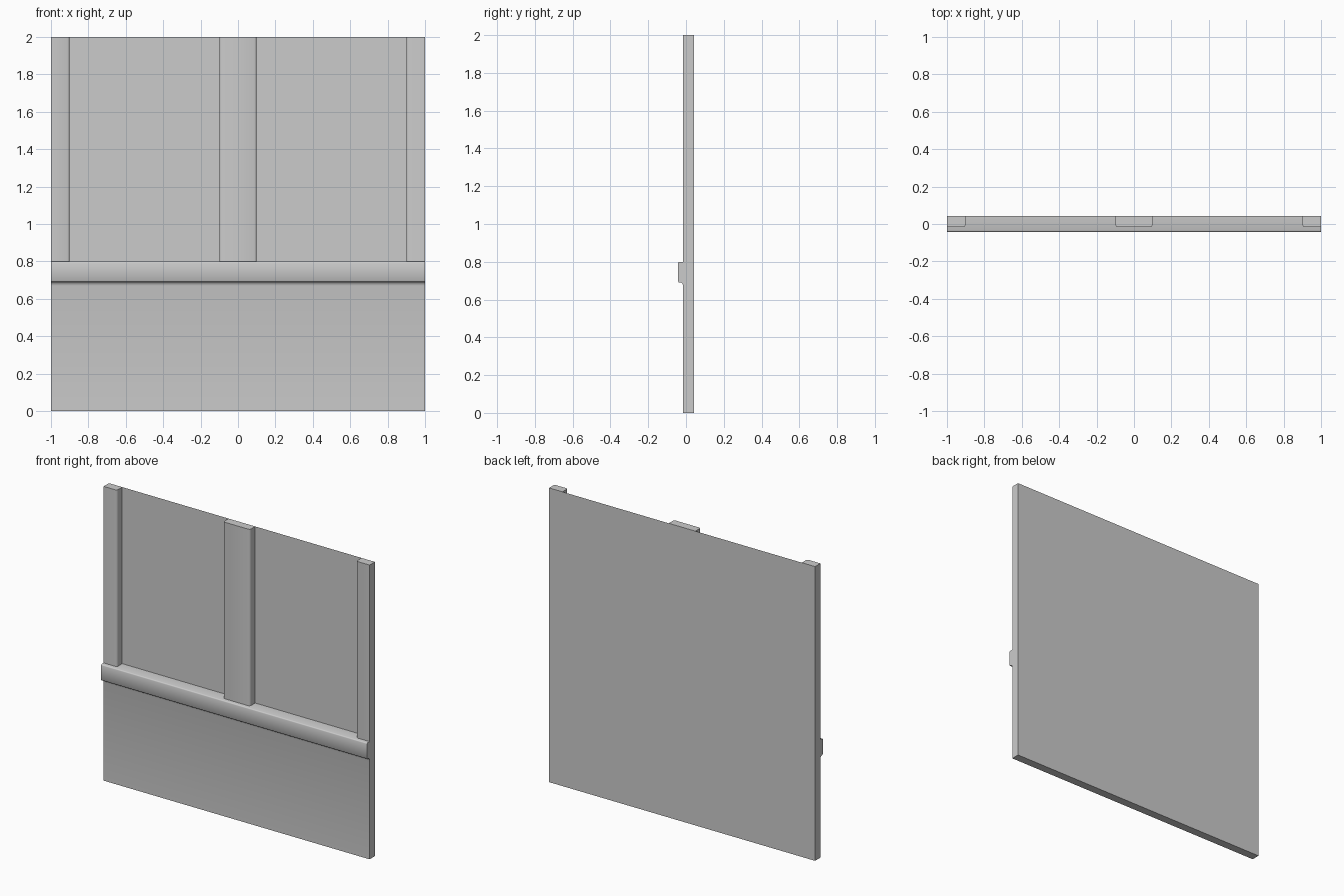
import bpy, bmesh, math

if "Cube" in bpy.data.objects:
    bpy.data.objects.remove(bpy.data.objects["Cube"])

BACK, FRONT, RAIL = 0.042, -0.015, -0.042
LEDGE, TOP = 0.80, 2.0


def finish(name, bm):
    me = bpy.data.meshes.new(name)
    bm.to_mesh(me)
    bm.free()
    ob = bpy.data.objects.new(name, me)
    bpy.context.collection.objects.link(ob)
    bpy.ops.object.select_all(action='DESELECT')
    ob.select_set(True)
    bpy.context.view_layer.objects.active = ob
    bpy.ops.object.shade_smooth_by_angle(angle=math.radians(50))
    return ob


def extrude(name, points, offset):
    """Extrude a closed 3D outline along offset, with end caps.
    The outline's closing edge lies on the back sheet and is left open."""
    bm = bmesh.new()
    a = [bm.verts.new(p) for p in points]
    b = [bm.verts.new([p[i] + offset[i] for i in range(3)]) for p in points]
    bm.faces.new(a)
    bm.faces.new(b)
    for i in range(len(a) - 1):
        bm.faces.new((a[i], a[i + 1], b[i + 1], b[i]))
    bmesh.ops.recalc_face_normals(bm, faces=bm.faces)
    return finish(name, bm)


# Lower wall and rounded chair rail share one side profile (y, z)
profile = [(BACK, 0), (FRONT, 0), (FRONT, 0.67), (-0.018, 0.682),
           (-0.025, 0.689), (-0.038, 0.691), (RAIL, 0.697),
           (RAIL, 0.793), (-0.040, 0.798), (-0.035, LEDGE), (BACK, LEDGE)]
extrude("lower_wall_and_rail", [(-1, y, z) for y, z in profile], (2, 0, 0))

# Thin back sheet, visible as the recessed panels above the rail
bm = bmesh.new()
bm.faces.new([bm.verts.new(p) for p in
              ((1, BACK, 0), (-1, BACK, 0), (-1, BACK, TOP), (1, BACK, TOP))])
finish("back_panel", bm)


# Vertical battens with eased front corners (square at the outer ends)
def batten(name, x0, x1, ease_left, ease_right):
    def corner(x, side, ease):
        if not ease:
            return [(x, FRONT)]
        return [(x, FRONT + 0.012), (x + side * 0.0035, FRONT + 0.0035),
                (x + side * 0.012, FRONT)]
    outline = ([(x0, BACK)] + corner(x0, 1, ease_left)
               + corner(x1, -1, ease_right)[::-1] + [(x1, BACK)])
    extrude(name, [(x, y, LEDGE) for x, y in outline], (0, 0, TOP - LEDGE))


batten("batten_left", -1, -0.9, False, True)
batten("batten_middle", -0.1, 0.1, True, True)
batten("batten_right", 0.9, 1, True, False)
